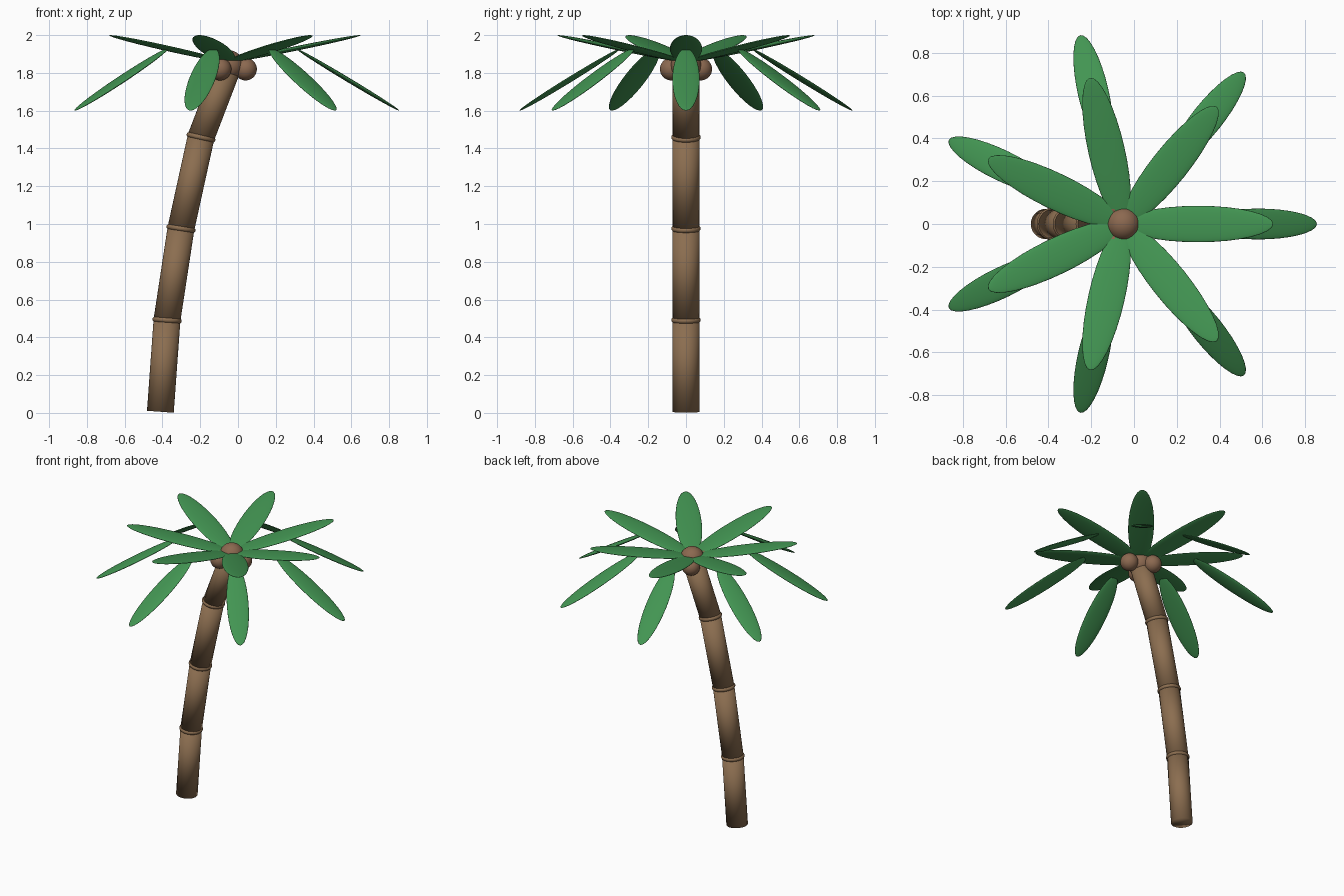
import bpy
import math
from mathutils import Vector, Matrix

cube = bpy.data.objects.get("Cube")
if cube:
    bpy.data.objects.remove(cube, do_unlink=True)


def make_material(name, rgb):
    mat = bpy.data.materials.new(name)
    mat.use_nodes = True
    mat.diffuse_color = (*rgb, 1)
    bsdf = mat.node_tree.nodes["Principled BSDF"]
    bsdf.inputs["Base Color"].default_value = (*rgb, 1)
    bsdf.inputs["Roughness"].default_value = 0.8
    return mat


bark = make_material("bark_brown", (0.26, 0.155, 0.08))
husk = make_material("husk_brown", (0.26, 0.14, 0.08))
green = make_material("leaf_green", (0.055, 0.30, 0.085))


def finish(name, mat):
    """Name, colour and smooth the primitive just added."""
    obj = bpy.context.object
    obj.name = name
    obj.data.materials.append(mat)
    bpy.ops.object.shade_smooth()
    return obj


def ball(name, centre, radius, mat):
    bpy.ops.mesh.primitive_uv_sphere_add(segments=32, ring_count=16,
                                         radius=radius, location=centre)
    return finish(name, mat)


CROWN = Vector((-0.05, 0, 1.84))

# Trunk: straight segments that lean further with height
joints = [Vector((-0.411, 0, 0.006)), Vector((-0.376, 0, 0.491)),
          Vector((-0.302, 0, 0.976)), Vector((-0.196, 0, 1.459)), CROWN]
for i, (low, high) in enumerate(zip(joints, joints[1:]), 1):
    axis = high - low
    turn = axis.to_track_quat('Z', 'Y').to_euler()
    bpy.ops.mesh.primitive_cylinder_add(vertices=32, radius=0.071, depth=axis.length,
                                        location=(low + high) / 2, rotation=turn)
    finish(f"trunk_segment_{i}", bark)
    # Ring covering the joint above each of the lower segments
    if i < 4:
        bpy.ops.mesh.primitive_torus_add(major_segments=32, minor_segments=12,
                                         major_radius=0.064, minor_radius=0.014,
                                         location=high, rotation=turn)
        finish(f"trunk_ring_{i}", bark)

# Crown knob and the nuts hanging beneath it
ball("crown_knob", CROWN, 0.08, husk)
for i in range(3):
    a = math.tau * i / 3
    offset = Vector((0.09 * math.cos(a), 0.09 * math.sin(a), -0.02))
    ball(f"nut_{i + 1}", CROWN + offset, 0.06, husk)


def leaf(name, angle, reach, height, tilt, size):
    """Flattened ellipsoid pointing outward, tilted up or down."""
    obj = ball(name, (0, 0, 0), 1, green)
    obj.matrix_world = (Matrix.Translation((CROWN.x, 0, height))
                        @ Matrix.Rotation(angle, 4, 'Z')
                        @ Matrix.Translation((reach, 0, 0))
                        @ Matrix.Rotation(-math.radians(tilt), 4, 'Y')
                        @ Matrix.Diagonal((*size, 1)))


# Two tiers of leaves: rising inner ones and drooping outer tips
for i in range(7):
    a = math.tau * i / 7
    leaf(f"upper_leaf_{i + 1}", a, 0.35, 1.928, 11.5, (0.357, 0.085, 0.012))
    leaf(f"lower_leaf_{i + 1}", a, 0.63, 1.765, -31, (0.32, 0.072, 0.012))
